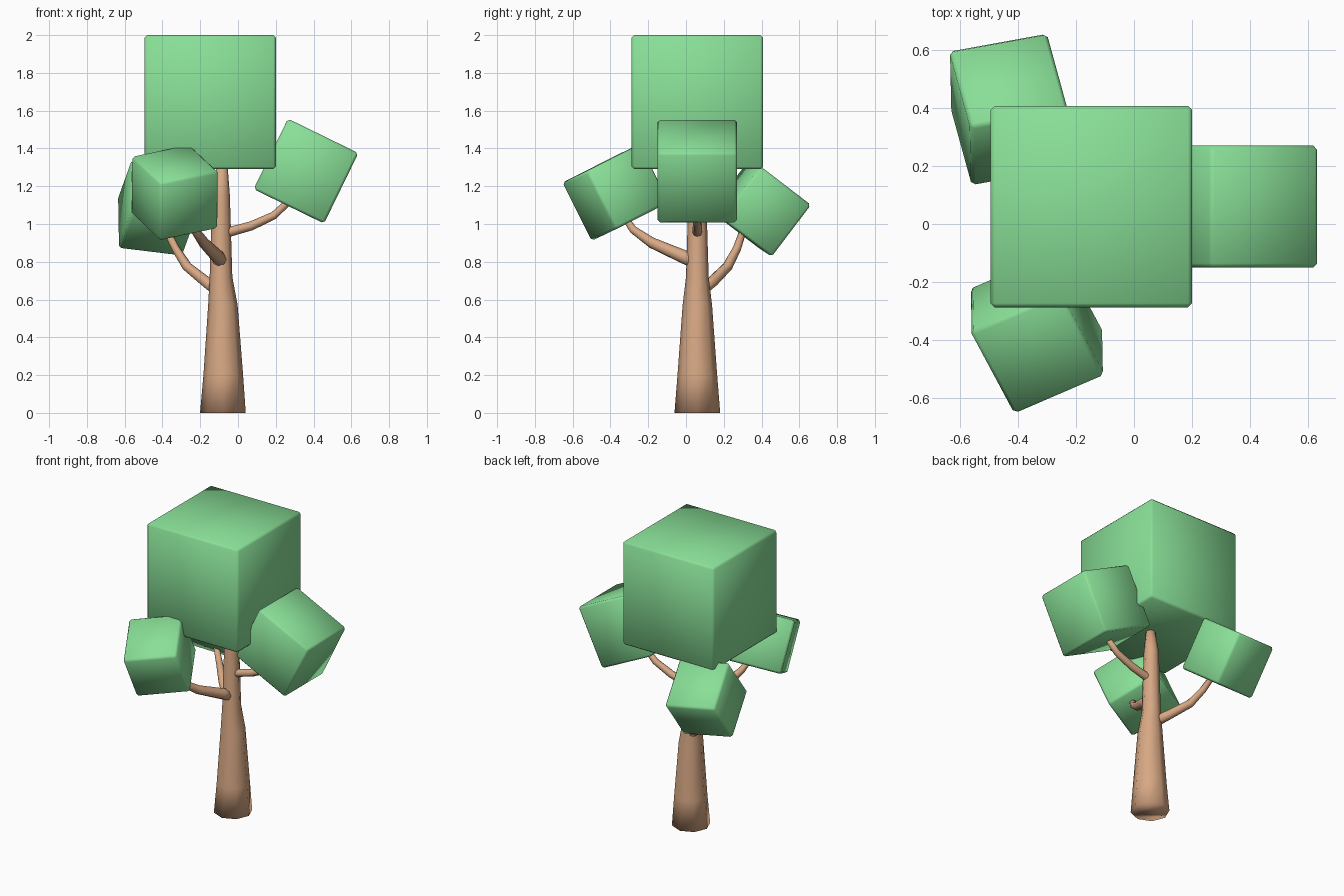
import bpy, bmesh, math
from mathutils import Vector, Matrix

old = bpy.data.objects.get("Cube")
if old:
    bpy.data.objects.remove(old, do_unlink=True)


def material(name, rgb):
    mat = bpy.data.materials.new(name)
    mat.use_nodes = True
    mat.diffuse_color = (*rgb, 1)
    mat.node_tree.nodes["Principled BSDF"].inputs["Base Color"].default_value = (*rgb, 1)
    return mat


LEAF = material("leaf_green", (0.25, 0.74, 0.31))
BARK = material("bark_tan", (0.68, 0.39, 0.23))


def finish(name, bm, mat):
    bmesh.ops.recalc_face_normals(bm, faces=bm.faces)
    mesh = bpy.data.meshes.new(name)
    bm.to_mesh(mesh)
    bm.free()
    mesh.materials.append(mat)
    mesh.shade_smooth()
    obj = bpy.data.objects.new(name, mesh)
    bpy.context.collection.objects.link(obj)
    return obj


def limb(name, stations, sides=8, upright=False):
    """Tapered tube through (x, y, z, radius) stations."""
    bm = bmesh.new()
    pts = [Vector(s[:3]) for s in stations]
    rings = []
    for i, p in enumerate(pts):
        ahead, behind = pts[min(i + 1, len(pts) - 1)], pts[max(i - 1, 0)]
        axis = Vector((0, 0, 1)) if upright else (ahead - behind).normalized()
        ref = Vector((0, 1, 0)) if upright else Vector((0, 0, 1))
        u = ref.cross(axis).normalized()
        v = axis.cross(u)
        ring = []
        for k in range(sides):
            a = math.tau * k / sides
            ring.append(bm.verts.new(p + stations[i][3] * (u * math.cos(a) + v * math.sin(a))))
        rings.append(ring)
    for lo, hi in zip(rings, rings[1:]):
        for k in range(sides):
            n = (k + 1) % sides
            bm.faces.new((lo[k], lo[n], hi[n], hi[k]))
    bm.faces.new(rings[0])
    bm.faces.new(rings[-1])
    return finish(name, bm, BARK)


def foliage(name, centre, size, x_dir=(1, 0, 0), z_dir=(0, 0, 1), edge=0.014):
    """Chamfered leaf block turned to the given directions."""
    x = Vector(x_dir).normalized()
    y = Vector(z_dir).cross(x).normalized()
    z = x.cross(y)
    bm = bmesh.new()
    bmesh.ops.create_cube(bm, size=1)
    bmesh.ops.scale(bm, vec=Vector(size), verts=bm.verts)
    bmesh.ops.bevel(bm, geom=bm.edges[:], offset=edge, segments=1, affect='EDGES')
    obj = finish(name, bm, LEAF)
    obj.matrix_world = Matrix.Translation(centre) @ Matrix((x, y, z)).transposed().to_4x4()
    return obj


# Trunk
limb("trunk", [(-0.08, 0.06, 0, 0.121), (-0.078, 0.06, 0.2, 0.105),
               (-0.08, 0.06, 0.57, 0.078), (-0.09, 0.06, 0.72, 0.06),
               (-0.09, 0.06, 1.15, 0.047), (-0.083, 0.06, 1.33, 0.026)], upright=True)

# Branches
limb("left_branch", [(-0.09, 0.06, 0.95, 0.028), (-0.04, 0.06, 0.96, 0.026),
                     (0.07, 0.06, 0.99, 0.024), (0.19, 0.06, 1.045, 0.021),
                     (0.28, 0.06, 1.13, 0.018)])
limb("front_branch", [(-0.09, 0.05, 0.80, 0.038), (-0.11, -0.02, 0.83, 0.036),
                      (-0.18, -0.18, 0.90, 0.029), (-0.23, -0.28, 0.97, 0.022),
                      (-0.27, -0.34, 1.06, 0.018)])
limb("back_branch", [(-0.11, 0.08, 0.65, 0.034), (-0.17, 0.14, 0.695, 0.031),
                     (-0.27, 0.22, 0.775, 0.027), (-0.33, 0.27, 0.87, 0.022),
                     (-0.39, 0.31, 0.99, 0.018)])

# Leaf blocks
foliage("crown_leaves", (-0.147, 0.06, 1.645), (0.695, 0.695, 0.71))
tilt = math.radians(26)
foliage("left_leaves", (0.36, 0.06, 1.28), (0.415, 0.42, 0.415),
        (math.cos(tilt), 0, -math.sin(tilt)), (math.sin(tilt), 0, math.cos(tilt)))
foliage("front_leaves", (-0.335, -0.372, 1.167), (0.345, 0.355, 0.345),
        (0.29, 0.125, 0.06), (0, -0.15, 0.295))
foliage("back_leaves", (-0.43, 0.395, 1.085), (0.345, 0.345, 0.345),
        (0.33, 0.06, -0.04), (-0.01, 0.2, 0.265))
